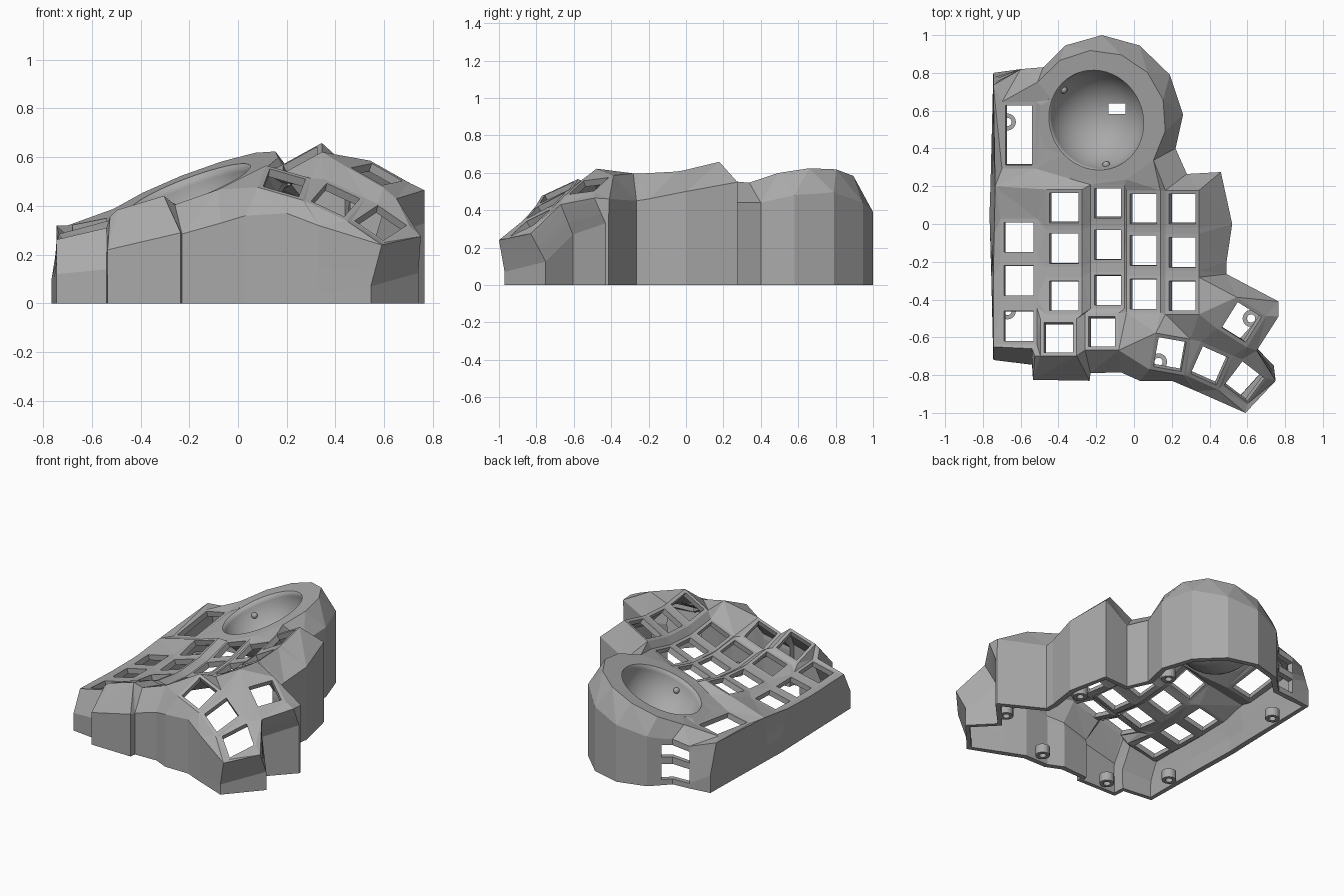
import bpy, bmesh
from math import sin, cos, tau, radians
from mathutils import Vector, Matrix
from mathutils.geometry import delaunay_2d_cdt

if "Cube" in bpy.data.objects:
    bpy.data.objects.remove(bpy.data.objects["Cube"])

GREY = 0.4
plastic = bpy.data.materials.new("grey plastic")
plastic.use_nodes = True
plastic.diffuse_color = (GREY, GREY, GREY, 1)
plastic.node_tree.nodes["Principled BSDF"].inputs["Base Color"].default_value = (GREY, GREY, GREY, 1)


def finish(bm, name):
    mesh = bpy.data.meshes.new(name)
    bm.to_mesh(mesh)
    bm.free()
    mesh.materials.append(plastic)
    obj = bpy.data.objects.new(name, mesh)
    bpy.context.scene.collection.objects.link(obj)
    return obj


def thicken(obj, thickness):
    mod = obj.modifiers.new("thickness", "SOLIDIFY")
    mod.thickness = thickness
    mod.offset = -1


def inside(p, poly):
    hit = False
    for a, b in zip(poly, poly[1:] + poly[:1]):
        if (a[1] > p[1]) != (b[1] > p[1]):
            if p[0] < a[0] + (p[1] - a[1]) * (b[0] - a[0]) / (b[1] - a[1]):
                hit = not hit
    return hit


# Wall tops, anticlockwise from the front corner; a second triple gives the
# fold below a leaning wall
wall_points = [
    (-.745, -.65, .262, -.745, -.72, .12), (-.54, -.66, .31, -.54, -.745, .14),
    (-.535, -.825, .22), (-.235, -.83, .29),
    (-.23, -.79, .285), (-.07, -.785, .33), (.03, -.83, .36), (.2, -.83, .37),
    (.33, -.885, .32), (.59, -1, .24, .545, -.97, .07),
    (.75, -.83, .275, .74, -.75, .125), (.65, -.67, .43, .6, -.605, .27),
    (.765, -.49, .465, .765, -.43, .33), (.765, -.41, .46, .765, -.415, .33),
    (.49, -.265, .45), (.49, -.2, .46), (.52, 0, .5), (.46, .275, .55),
    (.28, .265, .44), (.22, .4, .44), (.26, .58, .48), (.19, .79, .495),
    (.03, .945, .44), (-.17, 1, .39), (-.365, .945, .34), (-.43, .88, .32),
    (-.48, .83, .31), (-.6, .82, .29), (-.745, .735, .32, -.745, .8, .12),
    (-.735, .2, .285, -.76, .2, .1), (-.74, -.05, .255, -.765, .05, .1),
    (-.745, -.3, .25, -.755, -.3, .1)]
outline = [p[:3] for p in wall_points]

points, edges, holes = [], [], []


def add_loop(loop):
    start, n = len(points), len(loop)
    points.extend(Vector(p) for p in loop)
    edges.extend((start + i, start + (i + 1) % n) for i in range(n))


def add_opening(x, y, z, slope_x, slope_y, yaw=0, half_x=.074, half_y=.079, border=.019):
    """A sloped rectangular plate with a rectangular hole."""
    c, s = cos(radians(yaw)), sin(radians(yaw))
    for grow in (0, border):
        loop = []
        for i, j in ((-1, -1), (1, -1), (1, 1), (-1, 1)):
            u, v = i * (half_x + grow), j * (half_y + grow)
            dx, dy = u * c - v * s, u * s + v * c
            loop.append((x + dx, y + dy, z + slope_x * dx + slope_y * dy))
        add_loop(loop)
        if not grow:
            holes.append(loop)


add_loop(outline)

# Finger key columns: x, height, sideways slope, curve, half width, row centres
columns = [
    (-.61, .27, .22, .1, .077, (-.07, -.3, -.54)),
    (-.37, .325, .3, .4, .077, (.085, -.13, -.38, -.6)),
    (-.14, .36, .35, .4, .07, (.11, -.11, -.35, -.57)),
    (.05, .42, .4, .4, .07, (.08, -.14, -.37)),
    (.255, .55, .55, .4, .07, (.08, -.15, -.38))]
for x, z, slope, curve, half, rows in columns:
    for y in rows:
        d = y + .22
        shift = -.03 if y < -.55 else 0
        add_opening(x + shift, y, z + curve * d * d, slope, 2 * curve * d, half_x=half)

# Thumb keys
add_opening(.19, -.69, .495, -.2, .5, -10)
add_opening(.4, -.75, .425, -.2, .6, -24)
add_opening(.585, -.835, .33, -.2, .65, -37, border=.008)
add_opening(.57, -.52, .53, -.35, .35, -32)

# Rectangular window beside the ball socket
add_opening(-.61, .47, .315, .2, .13, half_x=.07, half_y=.158)

# Ball socket opening and its collar
SLOPE_X, SLOPE_Y = .38, .18
centre = Vector((-.2, .55, .47))
normal = Vector((-SLOPE_X, -SLOPE_Y, 1)).normalized()
tilt = Vector((0, 0, 1)).rotation_difference(normal)
RADIUS, SEG = .268, 48
ring = [centre + tilt @ Vector((RADIUS * cos(tau * i / SEG), RADIUS * sin(tau * i / SEG), 0))
        for i in range(SEG)]
add_loop(ring)
holes.append(ring)


def collar_point(x, y):
    return Vector((x, y, centre.z + SLOPE_X * (x - centre.x) + SLOPE_Y * (y - centre.y)))


def add_path(path):
    start = len(points)
    points.extend(path)
    edges.extend((start + i, start + i + 1) for i in range(len(path) - 1))


def add_collar(radius, first, step, count):
    angles = [radians(first + i * step) for i in range(count)]
    add_path([collar_point(centre.x + radius * cos(a), centre.y + radius * sin(a)) for a in angles])


add_collar(.37, -35, 26, 8)
add_collar(.305, 165, 15, 4)
add_path([collar_point(-.34, .24), collar_point(-.04, .235)])
# Front rim of the second column
points.append(Vector((-.525, -.7, .357)))

# Case shell: triangulated top plus walls
flat, _, tris, origin, _, _ = delaunay_2d_cdt([p.xy for p in points], edges, [], 0, 1e-5)
bm = bmesh.new()
verts = []
for p, src in zip(flat, origin):
    near = points[src[0]] if src else min(points, key=lambda q: (q.xy - p).length)
    verts.append(bm.verts.new((p.x, p.y, near.z)))
for tri in tris:
    mid = sum((flat[i] for i in tri), Vector((0, 0))) / len(tri)
    if inside(mid, outline) and not any(inside(mid, h) for h in holes):
        bm.faces.new([verts[i] for i in tri])

stacks = []
for p in wall_points:
    top = Vector(p[:3])
    fold = Vector(p[3:] or (top.x, top.y, top.z * .12))
    stack = [bm.verts.new((fold.x, fold.y, 0))]
    stack += [bm.verts.new(fold.lerp(top, f)) for f in (0, .38, .55, .85, 1)]
    stacks.append(stack)
for i, low in enumerate(stacks):
    nxt = stacks[(i + 1) % len(stacks)]
    has_ports = outline[i][0] in (-.43, -.48)   # two stacked cable ports
    for k in range(len(low) - 1):
        if not (has_ports and k in (1, 3)):
            bm.faces.new((low[k], nxt[k], nxt[k + 1], low[k + 1]))
bmesh.ops.remove_doubles(bm, verts=bm.verts, dist=.0005)
loose = [v for v in bm.verts if not v.link_faces]
bmesh.ops.delete(bm, geom=loose, context="VERTS")
thicken(finish(bm, "case_shell"), .036)

# Ball socket bowl
place = Matrix.Translation(centre) @ tilt.to_matrix().to_4x4()
bm = bmesh.new()
bmesh.ops.create_uvsphere(bm, u_segments=SEG, v_segments=24, radius=RADIUS)
upper = [v for v in bm.verts if v.co.z > .001]
bmesh.ops.delete(bm, geom=upper, context="VERTS")
bmesh.ops.reverse_faces(bm, faces=bm.faces)
bm.transform(place)
for f in bm.faces:
    f.smooth = True
bowl = finish(bm, "ball_socket")
thicken(bowl, .02)

# Sensor slot in the bowl
bm = bmesh.new()
bmesh.ops.create_cube(bm, size=1)
bm.transform(Matrix.Translation((-.09, .61, .2)) @ Matrix.Diagonal((.09, .055, .3, 1)))
cutter = finish(bm, "sensor_slot_cutter")
cutter.hide_render = True
cutter.hide_viewport = True
cut = bowl.modifiers.new("slot", "BOOLEAN")
cut.object = cutter
cut.operation = "DIFFERENCE"

# Bearing bumps in the bowl
for angle in (146, 30, -86):
    a = radians(angle)
    bm = bmesh.new()
    bmesh.ops.create_uvsphere(bm, u_segments=16, v_segments=8, radius=.02)
    spot = Vector((cos(a) * .95, sin(a) * .95, -.31)) * RADIUS
    bm.transform(place @ Matrix.Translation(spot))
    for f in bm.faces:
        f.smooth = True
    finish(bm, "bearing_bump")

# Screw bosses along the bottom inside edge
bosses = [(-.67, .54), (-.67, -.46), (.13, -.73), (.62, -.5), (.42, -.02),
          (.14, .5), (-.4, -.74)]
for x, y in bosses:
    bm = bmesh.new()
    n = 20
    rings = []
    for r, z in ((.045, 0), (.045, .06), (.022, .06), (.022, 0)):
        rings.append([bm.verts.new((x + r * cos(tau * i / n), y + r * sin(tau * i / n), z))
                      for i in range(n)])
    for a, b in zip(rings, rings[1:] + rings[:1]):
        for i in range(n):
            j = (i + 1) % n
            bm.faces.new((a[i], a[j], b[j], b[i]))
    finish(bm, "screw_boss")
